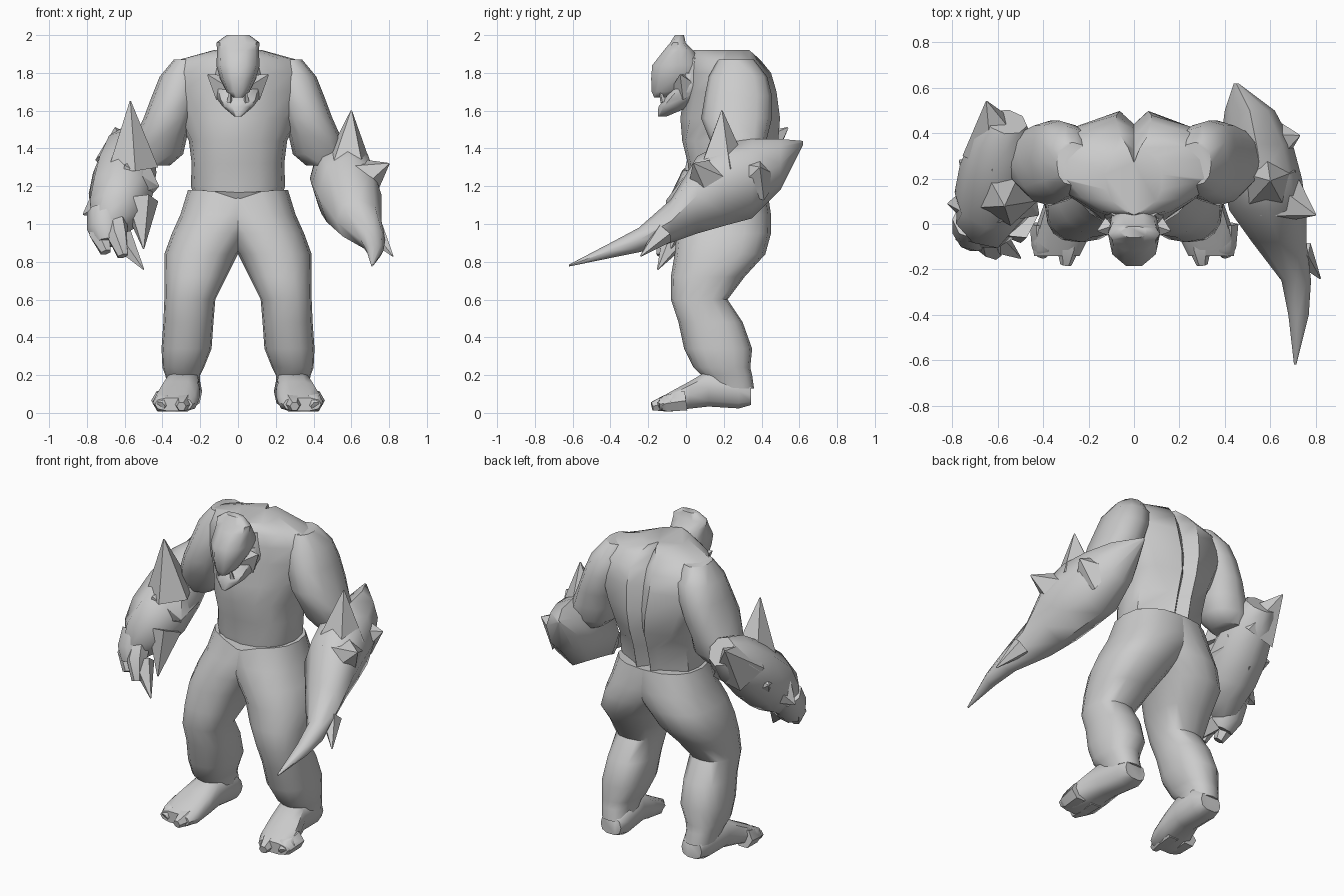
import bpy, bmesh, math
from mathutils import Vector

if "Cube" in bpy.data.objects:
    bpy.data.objects.remove(bpy.data.objects["Cube"], do_unlink=True)

stone = bpy.data.materials.new("stone grey")
stone.use_nodes = True
GREY = (.6, .6, .6, 1)
stone.diffuse_color = GREY
stone.node_tree.nodes["Principled BSDF"].inputs["Base Color"].default_value = GREY


def finish(name, bm, angle=50):
    """Turn a bmesh into a smooth shaded, coloured object."""
    bmesh.ops.recalc_face_normals(bm, faces=bm.faces)
    mesh = bpy.data.meshes.new(name)
    bm.to_mesh(mesh)
    bm.free()
    obj = bpy.data.objects.new(name, mesh)
    bpy.context.collection.objects.link(obj)
    mesh.materials.append(stone)
    bpy.ops.object.select_all(action="DESELECT")
    obj.select_set(True)
    bpy.context.view_layer.objects.active = obj
    bpy.ops.object.shade_smooth_by_angle(angle=math.radians(angle))
    return obj


def skin(bm, rings):
    """Bridge successive rings of points and cap both ends."""
    loops = [[bm.verts.new(p) for p in ring] for ring in rings]
    count = len(loops[0])
    for low, high in zip(loops, loops[1:]):
        for i in range(count):
            j = (i + 1) % count
            bm.faces.new((low[i], low[j], high[j], high[i]))
    bm.faces.new(loops[0])
    bm.faces.new(loops[-1])


def loft(name, rings, axis="z", side=1, sides=12, power=.85, shape=None):
    """Each ring is (position on axis, x min, x max, other min, other max)."""
    outlines = []
    for pos, x0, x1, b0, b1 in rings:
        outline = []
        for i in range(sides):
            a = math.tau * i / sides
            c, s = math.cos(a), math.sin(a)
            c = math.copysign(abs(c) ** power, c)
            s = math.copysign(abs(s) ** power, s)
            x = (x0 + x1 + (x1 - x0) * c) / 2
            b = (b0 + b1 + (b1 - b0) * s) / 2
            p = Vector((x, b, pos) if axis == "z" else (x, pos, b))
            if shape:
                p = shape(p)
            p.x *= side
            outline.append(p)
        outlines.append(outline)
    bm = bmesh.new()
    skin(bm, outlines)
    return finish(name, bm)


def tube(name, path, sides=8, side=1):
    """Each path point is (x, y, z, radius)."""
    points = [Vector((x * side, y, z)) for x, y, z, r in path]
    rings = []
    for i, p in enumerate(points):
        along = points[min(i + 1, len(points) - 1)] - points[max(i - 1, 0)]
        turn = along.to_track_quat("Z", "Y")
        r = path[i][3]
        rings.append([p + turn @ Vector((r * math.cos(math.tau * k / sides),
                                         r * math.sin(math.tau * k / sides), 0))
                      for k in range(sides)])
    bm = bmesh.new()
    skin(bm, rings)
    return finish(name, bm)


def spike(name, base, tip, radius, sides=5, side=1):
    return tube(name, [(*base, radius), (*tip, .004)], sides, side)


# Torso: narrow groove down the spine, chest swept back towards the shoulders
def torso_shape(p):
    if p.y > .3 and abs(p.x) < .01:
        p.y -= .06
    elif p.y > .3 and abs(p.x) < .19:
        p.x *= .45
        p.y += .015
    elif p.y < .2 and p.z > 1.5:
        p.y += .25 * abs(p.x)
    return p


def symmetric(rows):
    return [(z, -half, half, front, back) for z, half, front, back in rows]


loft("torso", symmetric([
    (1.12, .22, .03, .41), (1.2, .25, .02, .42), (1.32, .245, .01, .45),
    (1.44, .26, -.02, .49), (1.56, .32, -.03, .5), (1.7, .39, -.01, .48),
    (1.8, .38, .0, .45), (1.87, .31, .01, .39), (1.92, .13, .04, .33)]),
    sides=16, shape=torso_shape)


# Trousers: two legs overlapping at the hips, waistband dipping at the front
def waist_dip(p):
    if p.z > 1.15 and p.y < .1 and abs(p.x) < .15:
        p.z -= .05 * (1 - abs(p.x) / .15)
    return p


for side, label in ((1, "left"), (-1, "right")):
    # Trouser leg and hip
    loft(label + "_trouser_leg", [
        (.13, .2, .37, .14, .36), (.2, .2, .385, .08, .35), (.24, .18, .4, .04, .34),
        (.34, .14, .405, -.01, .35), (.48, .13, .395, -.04, .3),
        (.6, .12, .39, -.08, .22), (.72, .06, .39, -.08, .31),
        (.84, .0, .39, -.06, .42), (.95, -.08, .35, -.05, .45),
        (1.05, -.18, .305, -.02, .45), (1.18, -.24, .265, .01, .43)],
        side=side, sides=16, shape=waist_dip)
    # Foot with two broad toes
    loft(label + "_foot", [
        (.345, .21, .35, .04, .15), (.28, .19, .37, .02, .21), (.12, .2, .385, .03, .23),
        (.02, .2, .42, .02, .17), (-.08, .21, .45, .005, .115), (-.14, .24, .44, .01, .08)],
        axis="y", side=side, sides=10, power=.75)
    for x, tip in ((.29, -.18), (.4, -.14)):
        tube(label + "_toe", [(x, .0, .065, .06), (x, -.11, .05, .05),
                              (x + .01, tip, .035, .025)], 6, side)
    # Shoulder and upper arm
    loft(label + "_upper_arm", [
        (1.87, .2, .34, .17, .36), (1.78, .18, .415, .12, .43), (1.68, .2, .455, .1, .455),
        (1.56, .24, .5, .08, .455), (1.46, .27, .545, .12, .43),
        (1.37, .29, .57, .16, .42), (1.31, .36, .54, .2, .38)], side=side)
    # Cheek flap and tooth
    spike(label + "_cheek_flap", (.07, .0, 1.72), (.16, -.03, 1.79), .08, 4, side)
    spike(label + "_tooth", (.045, -.12, 1.645), (.04, -.14, 1.71), .016, 4, side)

# Head: overhanging skull, crest and open jaw
loft("skull", symmetric([
    (1.67, .025, -.17, -.1), (1.7, .06, -.185, -.02), (1.77, .095, -.19, .08),
    (1.84, .115, -.185, .1), (1.92, .11, -.12, .04), (1.96, .115, -.085, .0),
    (2, .06, -.06, -.01)]), sides=10)
loft("lower_jaw", symmetric([
    (1.57, .02, -.15, -.1), (1.62, .08, -.15, .02), (1.66, .11, -.12, .06),
    (1.73, .13, -.06, .12), (1.8, .12, -.02, .12)]), sides=10)
loft("neck", symmetric([
    (1.62, .1, -.02, .2), (1.75, .15, -.03, .25), (1.88, .12, .0, .25)]), sides=10)

# Left arm ending in a long blade
loft("blade_arm", [
    (.62, .44, .46, 1.42, 1.44), (.5, .4, .62, 1.18, 1.45), (.35, .38, .7, 1.03, 1.45),
    (.2, .39, .74, .99, 1.43), (.06, .42, .76, .95, 1.36), (-.08, .52, .76, .9, 1.13),
    (-.25, .65, .78, .85, .98), (-.4, .68, .77, .82, .9), (-.62, .705, .715, .775, .785)],
    axis="y", sides=8, power=1)
spike("blade_arm_top_spike", (.58, .19, 1.3), (.6, .19, 1.6), .14)
spike("blade_arm_side_spike", (.64, .12, 1.23), (.8, .04, 1.32), .14)
spike("blade_arm_back_spike", (.6, .36, 1.25), (.73, .39, 1.3), .14)
spike("blade_barb", (.73, -.12, .95), (.82, -.24, .83), .06)

# Right arm: heavy gauntlet
RIGHT = -1
tube("gauntlet", [
    (.56, .45, 1.45, .09), (.575, .37, 1.39, .14), (.6, .23, 1.27, .17),
    (.62, .1, 1.16, .175), (.65, .02, 1.06, .15), (.69, -.02, .98, .09)], 8, RIGHT)
spike("gauntlet_top_spike", (.56, .13, 1.3), (.57, .08, 1.65), .14, side=RIGHT)
spike("gauntlet_elbow_spike", (.6, .34, 1.34), (.65, .54, 1.51), .16, side=RIGHT)
spike("gauntlet_side_fin", (.64, .2, 1.2), (.77, .28, 1.23), .15, side=RIGHT)
spike("gauntlet_wrist_fin", (.67, .08, 1.13), (.82, .09, 1.05), .14, side=RIGHT)
spike("gauntlet_inner_fin", (.54, .12, 1.22), (.42, .04, 1.2), .16, side=RIGHT)
spike("gauntlet_cuff_corner", (.54, .25, 1.33), (.44, .26, 1.48), .12, side=RIGHT)
spike("thumb_claw", (.52, .02, 1.12), (.5, -.08, .87), .1, side=RIGHT)

# Right hand: clenched fist with thick fingers and a hooked claw
tube("fist", [(.7, .02, 1.06, .1), (.7, -.03, .97, .1), (.69, -.06, .9, .07)], 8, RIGHT)
for x, y, low in ((.73, -.05, .85), (.64, -.09, .83)):
    tube("finger", [(x, y + .05, 1.02, .055), (x, y, .94, .06),
                    (x - .03, y - .04, low, .03)], 6, RIGHT)
spike("hooked_claw", (.62, -.06, .92), (.5, -.15, .76), .07, 5, RIGHT)
